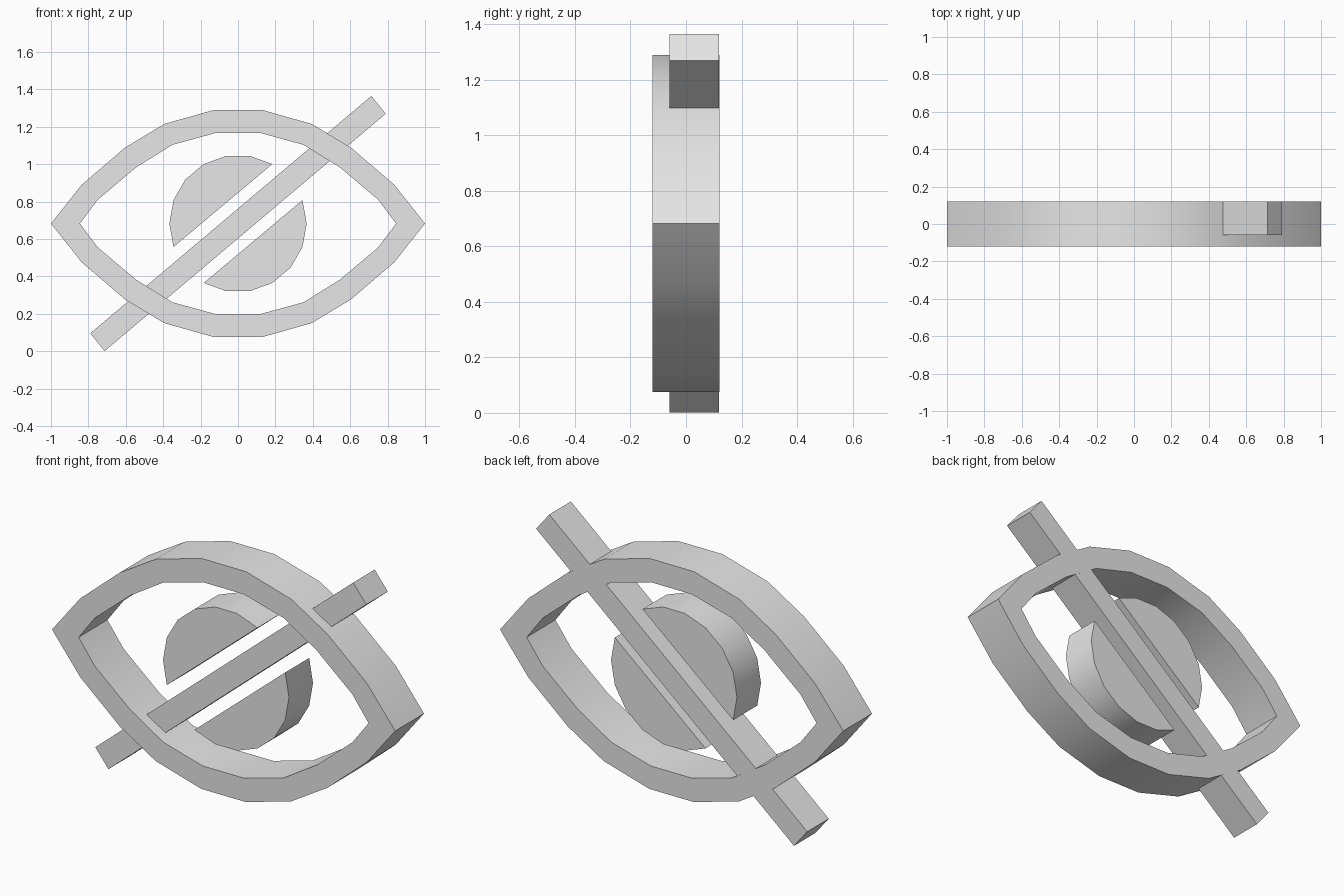
import bpy, bmesh, math

cube = bpy.data.objects.get("Cube")
if cube:
    bpy.data.objects.remove(cube, do_unlink=True)

MID = 0.683  # height of the eye's centre line

grey = bpy.data.materials.new("light_grey")
grey.use_nodes = True
grey.diffuse_color = (0.8, 0.8, 0.8, 1)
grey.node_tree.nodes["Principled BSDF"].inputs["Base Color"].default_value = (0.8, 0.8, 0.8, 1)


def extrude_faces(name, polygons, front, back):
    """Flat polygons in (x, z), measured from the centre, thickened from front to back."""
    bm = bmesh.new()
    for poly in polygons:
        bm.faces.new([bm.verts.new((x, front, z + MID)) for x, z in poly])
    bmesh.ops.remove_doubles(bm, verts=bm.verts, dist=0.0001)
    solid = bmesh.ops.extrude_face_region(bm, geom=bm.faces[:], use_keep_orig=True)
    moved = [v for v in solid["geom"] if isinstance(v, bmesh.types.BMVert)]
    bmesh.ops.translate(bm, verts=moved, vec=(0, back - front, 0))
    bmesh.ops.recalc_face_normals(bm, faces=bm.faces)
    mesh = bpy.data.meshes.new(name)
    bm.to_mesh(mesh)
    bm.free()
    mesh.materials.append(grey)
    mesh.shade_smooth()
    mesh.set_sharp_from_angle(angle=math.radians(30))
    obj = bpy.data.objects.new(name, mesh)
    bpy.context.collection.objects.link(obj)
    return obj


def full_loop(quarter):
    """Mirror a quarter outline, running from the side tip to the top, into a closed loop."""
    top = quarter + [(-x, z) for x, z in reversed(quarter)]
    return top + [(-x, -z) for x, z in top[1:-1]]


# Almond-shaped eye outline
outer = full_loop([(1, 0), (0.835, 0.208), (0.605, 0.405), (0.395, 0.532), (0.13, 0.607)])
inner = full_loop([(0.845, 0), (0.75, 0.127), (0.545, 0.3), (0.35, 0.421), (0.12, 0.484)])
n = len(outer)
ring = [(outer[i], outer[(i + 1) % n], inner[(i + 1) % n], inner[i]) for i in range(n)]
extrude_faces("eye_outline", ring, -0.12, 0.12)

# Iris split in two halves, each an arc closed by a straight cut
for name, turn in (("iris_upper_half", 0), ("iris_lower_half", 180)):
    angles = [math.radians(a + turn) for a in range(60, 201, 20)]
    half = [(0.367 * math.cos(a), 0.367 * math.sin(a)) for a in angles]
    extrude_faces(name, [half], -0.1, 0.1)

# Diagonal strike bar
end = [(0.79, 0.587), (0.713, 0.682)]
bar = end + [(-x, -z) for x, z in end]
extrude_faces("strike_bar", [bar], -0.06, 0.1195)
